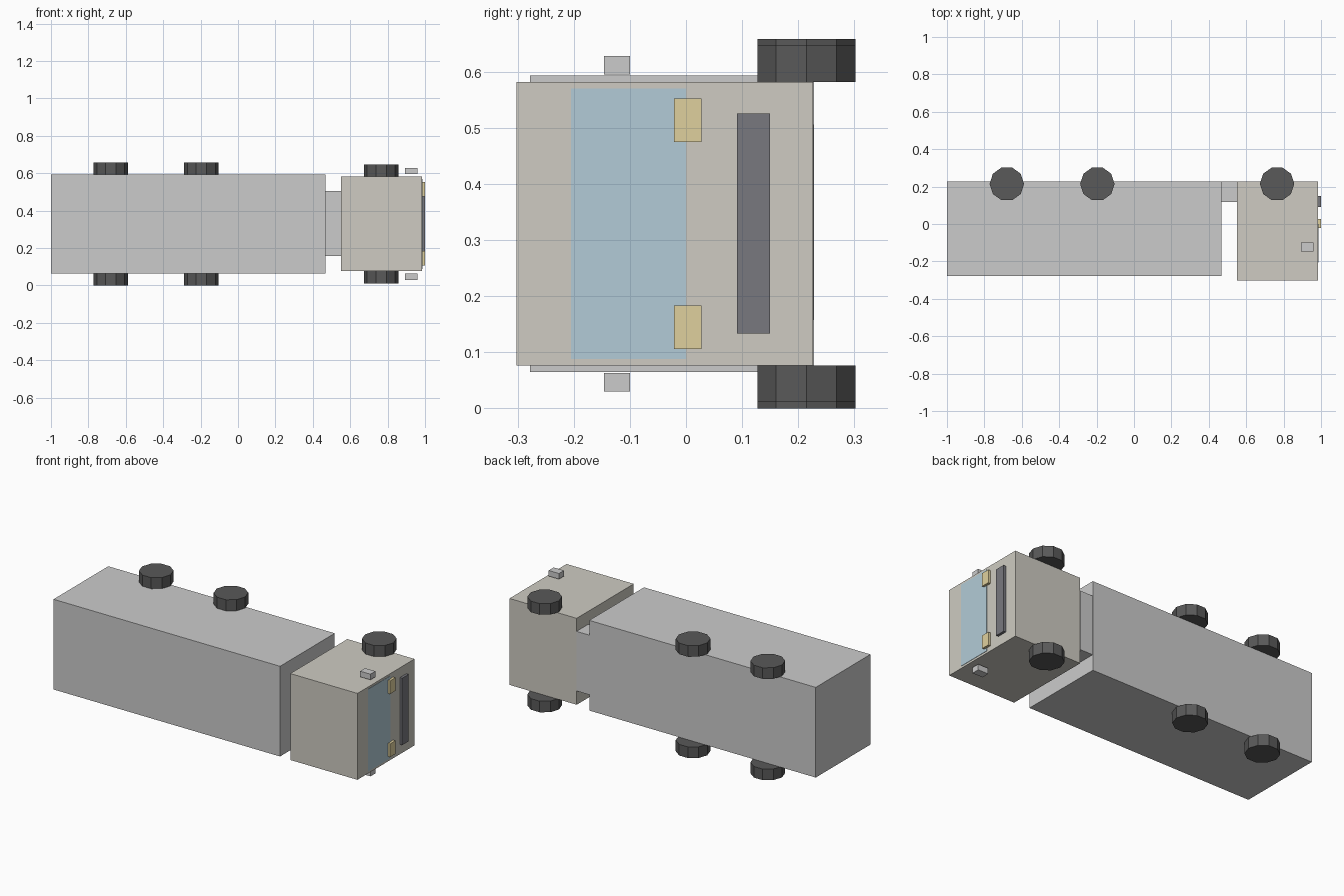
import bpy, math

if "Cube" in bpy.data.objects:
    bpy.data.objects.remove(bpy.data.objects["Cube"])


def material(name, rgb):
    m = bpy.data.materials.new(name)
    m.diffuse_color = (*rgb, 1)
    m.use_nodes = True
    m.node_tree.nodes["Principled BSDF"].inputs["Base Color"].default_value = m.diffuse_color
    return m


CREAM = material("cream", (0.62, 0.60, 0.54))
GLASS = material("glass", (0.45, 0.60, 0.68))
LAMP = material("lamp", (0.74, 0.63, 0.34))
DARK = material("dark", (0.19, 0.19, 0.21))
RUBBER = material("rubber", (0.10, 0.10, 0.10))
MID_Z = 0.329  # the truck lies on its side, so z runs across its width


def box(name, x, y, z, mat=None):
    spans = (x, y, z)
    bpy.ops.mesh.primitive_cube_add(size=1, location=[(a + b) / 2 for a, b in spans])
    o = bpy.context.object
    o.name = name
    o.scale = [b - a for a, b in spans]
    bpy.ops.object.transform_apply(location=False, rotation=False, scale=True)
    if mat:
        o.data.materials.append(mat)
    return o


def wheel(name, x, z):
    bpy.ops.mesh.primitive_cylinder_add(vertices=10, radius=0.092, depth=0.065,
                                        location=(x, 0.2145, z),
                                        rotation=(0, 0, math.radians(90)))
    o = bpy.context.object
    o.name = name
    o.data.materials.append(RUBBER)


# Main bodies and coupling
box("cargo_box", (-1, 0.467), (-0.278, 0.228), (0.065, 0.593))
box("cab", (0.55, 0.985), (-0.302, 0.226), (0.076, 0.582), CREAM)
box("coupling", (0.467, 0.55), (0.118, 0.227), (0.157, 0.506))

# Cab front
box("windscreen", (0.97, 0.987), (-0.205, 0.0), (0.088, 0.57), GLASS)
box("grille", (0.985, 1.0), (0.091, 0.15), (0.133, 0.525), DARK)

# Paired parts on both sides
for side, s in (("lower", -1), ("upper", 1)):
    def span(a, b):
        return sorted((MID_Z + s * a, MID_Z + s * b))

    box(side + "_headlight", (0.985, 1.0), (-0.021, 0.028), span(0.146, 0.223), LAMP)
    box(side + "_mirror", (0.893, 0.96), (-0.146, -0.1), span(0.266, 0.299))
    wheel(side + "_cab_wheel", 0.765, MID_Z + s * 0.2855)
    for i, x in enumerate((-0.68, -0.196)):
        wheel(f"{side}_cargo_wheel_{i + 1}", x, MID_Z + s * 0.2965)
